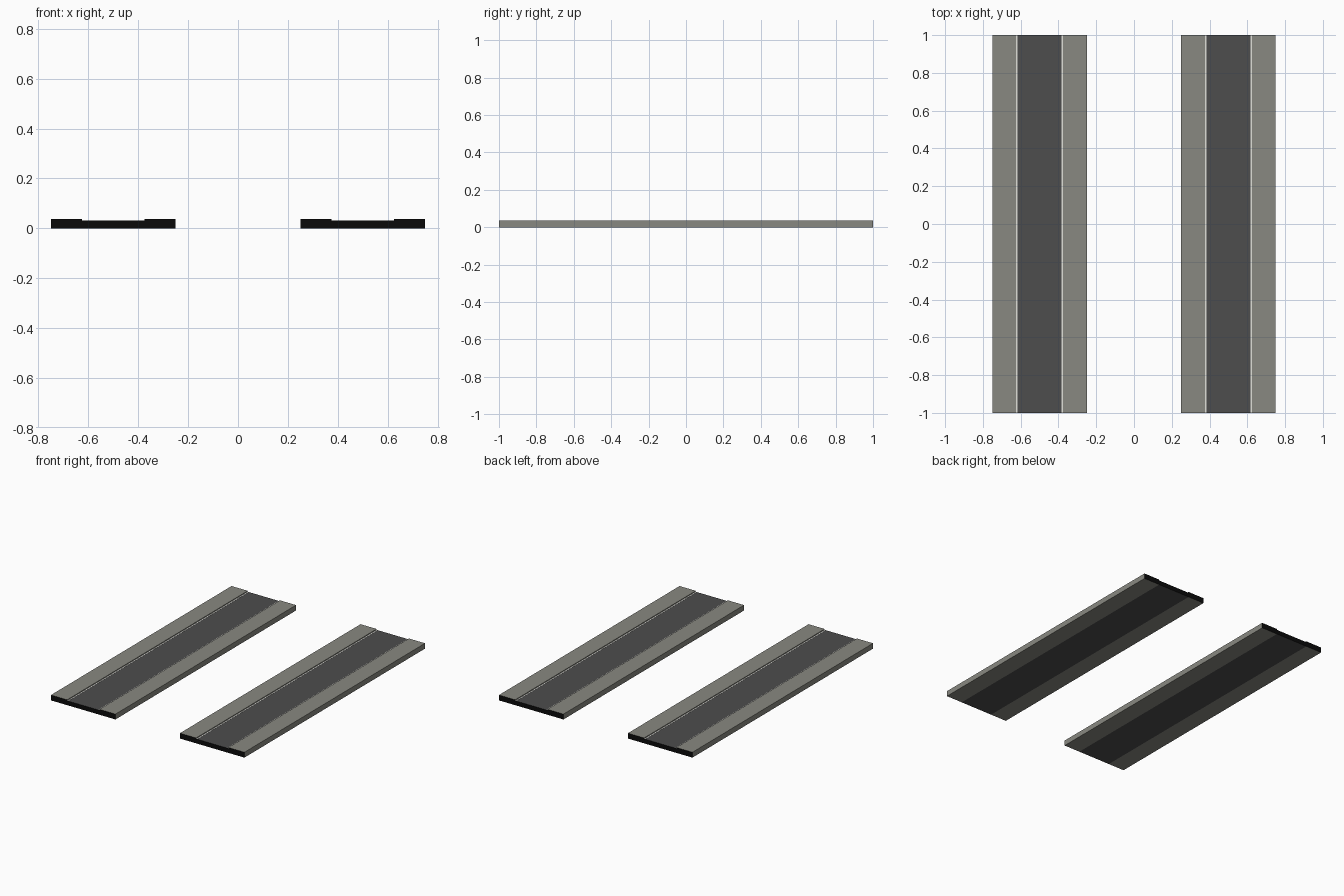
import bpy, bmesh

if "Cube" in bpy.data.objects:
    bpy.data.objects.remove(bpy.data.objects["Cube"])


def material(name, rgb):
    m = bpy.data.materials.new(name)
    m.diffuse_color = (*rgb, 1)
    m.use_nodes = True
    m.node_tree.nodes["Principled BSDF"].inputs["Base Color"].default_value = m.diffuse_color
    return m


PAVING = material("paving grey", (0.25, 0.25, 0.22))
ASPHALT = material("asphalt grey", (0.075, 0.075, 0.075))
PAINT = material("line white", (0.75, 0.75, 0.70))
BLACK = material("end black", (0.003, 0.003, 0.003))


def slab(name, x0, x1, z0, z1, mat):
    """Full-length box whose end faces are black."""
    bm = bmesh.new()
    bmesh.ops.create_cube(bm, size=1)
    for v in bm.verts:
        v.co = ((x0 + x1) / 2 + v.co.x * (x1 - x0), v.co.y * 2,
                (z0 + z1) / 2 + v.co.z * (z1 - z0))
    bm.normal_update()
    for f in bm.faces:
        f.material_index = 1 if abs(f.normal.y) > 0.5 else 0
    me = bpy.data.meshes.new(name)
    bm.to_mesh(me)
    bm.free()
    me.materials.append(mat)
    me.materials.append(BLACK)
    bpy.context.collection.objects.link(bpy.data.objects.new(name, me))


# Two identical road strips
for label, cx in (("left", -0.5), ("right", 0.5)):
    slab(label + "_road", cx - 0.125, cx + 0.125, 0, 0.031, ASPHALT)
    for side, s in (("west", -1), ("east", 1)):
        # Raised pavement
        a, b = sorted((cx + s * 0.125, cx + s * 0.25))
        slab(f"{label}_{side}_pavement", a, b, 0, 0.0375, PAVING)
        # Painted edge line beside the kerb
        a, b = sorted((cx + s * 0.116, cx + s * 0.125))
        slab(f"{label}_{side}_edge_line", a, b, 0.031, 0.0318, PAINT)
